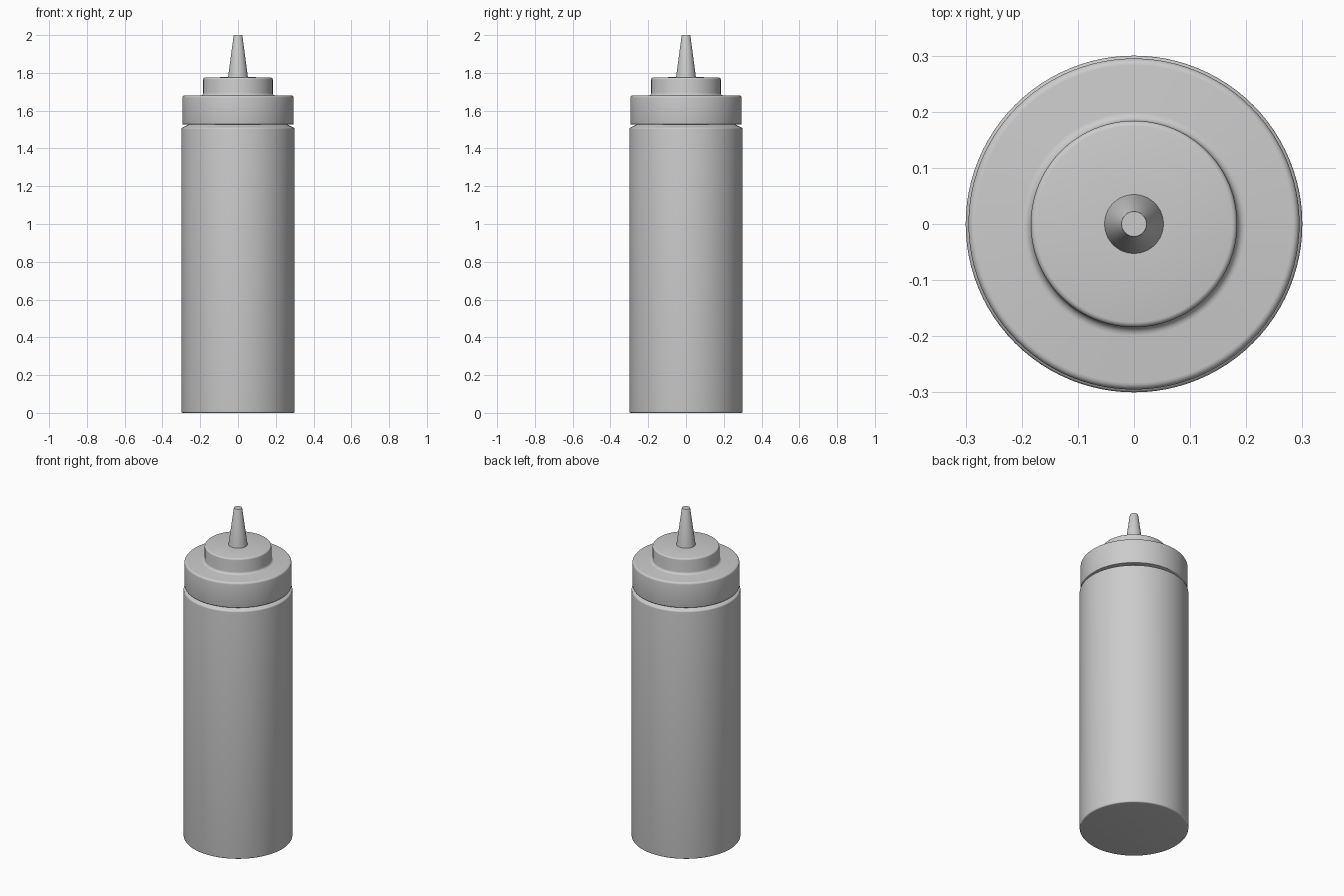
import bpy, bmesh, math

if "Cube" in bpy.data.objects:
    bpy.data.objects.remove(bpy.data.objects["Cube"])

SIDES = 96


def lathe(name, profile):
    """Revolve (radius, z) points around z; both ends are capped."""
    bm = bmesh.new()
    rings = []
    for r, z in profile:
        rings.append([bm.verts.new((r * math.cos(2 * math.pi * i / SIDES),
                                    r * math.sin(2 * math.pi * i / SIDES), z))
                      for i in range(SIDES)])
    for a, b in zip(rings, rings[1:]):
        for i in range(SIDES):
            j = (i + 1) % SIDES
            bm.faces.new((a[i], a[j], b[j], b[i]))
    bm.faces.new(rings[0][::-1])
    bm.faces.new(rings[-1])
    mesh = bpy.data.meshes.new(name)
    bm.to_mesh(mesh)
    bm.free()
    obj = bpy.data.objects.new(name, mesh)
    bpy.context.collection.objects.link(obj)
    bpy.ops.object.select_all(action='DESELECT')
    obj.select_set(True)
    bpy.context.view_layer.objects.active = obj
    bpy.ops.object.shade_smooth_by_angle(angle=math.radians(35))
    return obj


def arc(cr, cz, rad, start, end, steps=5):
    """Rounded corner of a profile, angles in degrees."""
    angles = [math.radians(start + (end - start) * i / steps) for i in range(steps + 1)]
    return [(cr + rad * math.cos(t), cz + rad * math.sin(t)) for t in angles]


# Bottle body with sloped shoulder and a neck rising into the cap
lathe("bottle_body",
      arc(0.292, 0.008, 0.008, -90, 0)
      + arc(0.291, 1.502, 0.009, 0, 65)
      + [(0.26, 1.528), (0.26, 1.56)])

# Screw cap with stepped collar, filleted where the two meet
lathe("screw_cap",
      arc(0.291, 1.531, 0.004, -90, 0, 3)
      + arc(0.283, 1.668, 0.012, 0, 90)
      + arc(0.199, 1.695, 0.015, 270, 180)
      + arc(0.174, 1.765, 0.010, 0, 85)
      + [(0.05, 1.778)])

# Tapered nozzle
lathe("nozzle", [(0.053, 1.774), (0.023, 1.998), (0.022, 2.0)])
